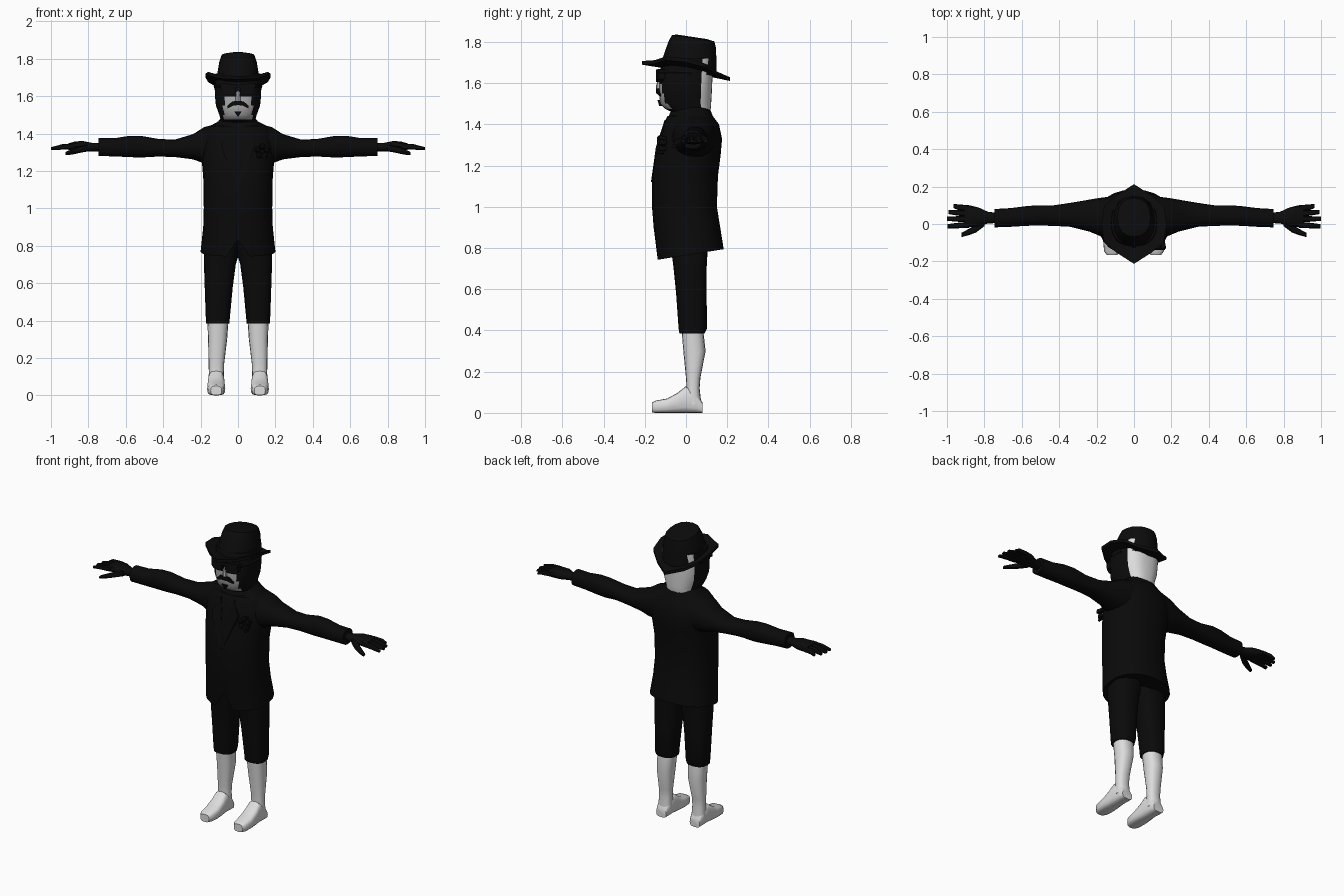
import bpy, bmesh, math
from mathutils import Vector


def material(name, rgb):
    m = bpy.data.materials.new(name)
    m.diffuse_color = (*rgb, 1)
    return m


BLACK = material("black cloth", (0.003, 0.003, 0.003))
DARK = material("dark skin and hat", (0.0035, 0.0035, 0.0035))
WHITE = material("off white", (0.72, 0.72, 0.72))
GREY = material("face grey", (0.42, 0.42, 0.42))


def finish(name, bm, mats, smooth=40):
    bmesh.ops.recalc_face_normals(bm, faces=bm.faces)
    me = bpy.data.meshes.new(name)
    bm.to_mesh(me)
    bm.free()
    ob = bpy.data.objects.new(name, me)
    bpy.context.collection.objects.link(ob)
    for m in mats:
        me.materials.append(m)
    bpy.ops.object.select_all(action='DESELECT')
    ob.select_set(True)
    bpy.context.view_layer.objects.active = ob
    bpy.ops.object.shade_smooth_by_angle(angle=math.radians(smooth))
    return ob


def loft(name, rings, mats, axis='z', seg=16, power=2.3, side=1, shape=None, rule=None, smooth=40):
    """Rings are (position, min_a, max_a, min_b, max_b) along an axis; a, b are the other two axes in order."""
    bm = bmesh.new()
    loops = []
    for i, (t, a0, a1, b0, b1) in enumerate(rings):
        loop = []
        for k in range(seg):
            w = 2 * math.pi * k / seg
            c, s = math.cos(w), math.sin(w)
            a = (a0 + a1) / 2 + (a1 - a0) / 2 * math.copysign(abs(c) ** (2 / power), c)
            b = (b0 + b1) / 2 + (b1 - b0) / 2 * math.copysign(abs(s) ** (2 / power), s)
            co = {'z': (a, b, t), 'x': (t, a, b), 'y': (a, t, b)}[axis]
            if shape:
                co = shape(i, *co)
            loop.append(bm.verts.new((co[0] * side, co[1], co[2])))
        loops.append(loop)
    for lo, hi in zip(loops, loops[1:]):
        for k in range(seg):
            bm.faces.new((lo[k], lo[(k + 1) % seg], hi[(k + 1) % seg], hi[k]))
    bm.faces.new(loops[0])
    bm.faces.new(loops[-1])
    if rule:
        for f in bm.faces:
            f.material_index = rule(f.calc_center_median())
    return finish(name, bm, mats, smooth)


def plate(name, points, mat, depth=0.012, side=1):
    """Flat outline given thickness toward the front."""
    bm = bmesh.new()
    f = bm.faces.new([bm.verts.new((x * side, y, z)) for x, y, z in points])
    new = bmesh.ops.extrude_face_region(bm, geom=[f])['geom']
    for v in new:
        if isinstance(v, bmesh.types.BMVert):
            v.co.y += depth
    return finish(name, bm, [mat], 20)


# coat: sloping hem, front notch and tilted collar
def coat_shape(i, x, y, z):
    if i == 0:
        z += 0.16 * y
        if abs(x) < 0.02 and y < 0:
            z += 0.09
    if i >= 8:
        z += 0.2 * y
    return x, y, z


coat = [(0.765, 0.20, -0.142, 0.183), (0.9, 0.186, -0.157, 0.166), (1.0, 0.183, -0.165, 0.15),
        (1.15, 0.185, -0.165, 0.155), (1.25, 0.193, -0.15, 0.168), (1.33, 0.2, -0.13, 0.175),
        (1.40, 0.19, -0.11, 0.16), (1.44, 0.155, -0.09, 0.13), (1.455, 0.11, -0.085, 0.115),
        (1.475, 0.095, -0.075, 0.105)]
loft("coat", [(z, -r, r, f, b) for z, r, f, b in coat], [BLACK], seg=24, shape=coat_shape)


# head: dark with a pale muzzle in front and pale hair behind
def head_rule(c):
    if c.y > 0.072 and 1.45 < c.z < 1.70:
        return 1
    if c.y < -0.06 and abs(c.x) < 0.075 and 1.47 < c.z < 1.597:
        return 2
    return 0


head = [(1.41, 0.075, -0.05, 0.09), (1.455, 0.088, -0.06, 0.115), (1.475, 0.092, -0.10, 0.12),
        (1.50, 0.10, -0.125, 0.122), (1.55, 0.118, -0.131, 0.125), (1.597, 0.123, -0.13, 0.127),
        (1.65, 0.125, -0.13, 0.13), (1.72, 0.12, -0.11, 0.13)]
loft("head", [(z, -r, r, f, b) for z, r, f, b in head], [DARK, WHITE, GREY], seg=36, power=2.6, rule=head_rule)
loft("nose", [(1.565, -0.016, 0.016, -0.146, -0.11), (1.59, -0.014, 0.014, -0.145, -0.11),
              (1.63, -0.008, 0.008, -0.13, -0.11)], [GREY], seg=8)

# facial hair
plate("goatee", [(-0.02, -0.138, 1.518), (0.02, -0.138, 1.518), (0, -0.13, 1.488)], DARK, 0.02)
for s, label in ((1, "left"), (-1, "right")):
    plate(label + "_moustache", [(0, -0.146, 1.575), (0.03, -0.143, 1.572), (0.058, -0.128, 1.548),
                                 (0.055, -0.128, 1.535), (0.025, -0.143, 1.55), (0, -0.146, 1.552)],
          DARK, 0.025, s)
    # glasses
    plate(label + "_lens", [(0.012, -0.146, 1.665), (0.092, -0.135, 1.668), (0.09, -0.135, 1.62),
                            (0.07, -0.14, 1.605), (0.025, -0.146, 1.605), (0.012, -0.146, 1.62)],
          DARK, 0.03, s)
    loft(label + "_temple", [(-0.13, 0.085, 0.095, 1.645, 1.663), (-0.07, 0.115, 0.125, 1.645, 1.663),
                             (0.03, 0.122, 0.13, 1.64, 1.66)], [DARK], 'y', 4, side=s)
plate("glasses_bridge", [(-0.014, -0.146, 1.66), (0.014, -0.146, 1.66), (0.014, -0.146, 1.645),
                         (-0.014, -0.146, 1.645)], DARK, 0.02)


# hat crown and faceted brim with raised sides
def crown_shape(i, x, y, z):
    return x, y, z - 0.15 * y


crown = [(1.655, 0.118, -0.125, 0.15), (1.70, 0.114, -0.115, 0.148), (1.79, 0.10, -0.085, 0.146),
         (1.823, 0.088, -0.068, 0.138), (1.829, 0.055, -0.045, 0.10)]
loft("hat_crown", [(z, -r, r, f, b) for z, r, f, b in crown], [DARK], seg=16, shape=crown_shape)

quarter = [(0, 0.213), (0.095, 0.152), (0.16, 0.098), (0.175, 0)]
outline = (quarter + [(x, -y) for x, y in quarter[-2::-1]])
outline += [(-x, y) for x, y in outline[-2:0:-1]]
bm = bmesh.new()
loops = []
for scale, lift in ((1, 0), (0.6, 0), (0.6, -0.016), (1, -0.018)):
    loops.append([bm.verts.new((x * scale, y * scale, 1.668 + lift - 0.185 * y * scale
                                + 0.052 * (x * scale / 0.175) ** 2)) for x, y in outline])
n = len(outline)
for a, b in zip(loops, loops[1:] + loops[:1]):
    for k in range(n):
        bm.faces.new((a[k], a[(k + 1) % n], b[(k + 1) % n], b[k]))
finish("hat_brim", bm, [DARK], 30)

for s, label in ((1, "left"), (-1, "right")):
    # sleeve and cuff
    loft(label + "_sleeve", [(0.10, -0.07, 0.15, 1.24, 1.455), (0.18, -0.065, 0.14, 1.24, 1.435),
                             (0.24, -0.04, 0.13, 1.262, 1.397), (0.34, -0.015, 0.113, 1.275, 1.367),
                             (0.43, -0.01, 0.10, 1.277, 1.372), (0.52, -0.008, 0.10, 1.272, 1.388),
                             (0.58, -0.01, 0.095, 1.274, 1.388), (0.66, -0.015, 0.085, 1.278, 1.375),
                             (0.745, -0.018, 0.08, 1.28, 1.375)], [BLACK], 'x', side=s)
    # hand
    loft(label + "_palm", [(0.73, 0.005, 0.06, 1.305, 1.35), (0.78, 0.003, 0.065, 1.305, 1.35),
                           (0.83, -0.012, 0.088, 1.302, 1.36), (0.87, -0.015, 0.098, 1.305, 1.358),
                           (0.905, -0.015, 0.10, 1.312, 1.348)], [DARK], 'x', 12, side=s)
    for j, (y0, tip_x, tip_y) in enumerate([(-0.004, 0.998, -0.012), (0.026, 1.0, 0.028),
                                            (0.055, 0.992, 0.064), (0.084, 0.965, 0.096)]):
        ym = (y0 + tip_y) / 2
        loft(f"{label}_finger_{j + 1}", [(0.88, y0 - 0.016, y0 + 0.016, 1.316, 1.348),
                                         (0.94, ym - 0.015, ym + 0.015, 1.315, 1.343),
                                         (tip_x, tip_y - 0.011, tip_y + 0.011, 1.311, 1.327)],
             [DARK], 'x', 8, side=s)
    loft(label + "_thumb", [(0.80, -0.012, 0.03, 1.305, 1.343), (0.845, -0.046, -0.002, 1.297, 1.333),
                            (0.885, -0.06, -0.027, 1.288, 1.318), (0.922, -0.07, -0.047, 1.284, 1.302)],
         [DARK], 'x', 8, side=s)
    # trouser leg
    loft(label + "_trouser_leg", [(0.385, 0.045, 0.17, -0.032, 0.09), (0.41, 0.044, 0.172, -0.036, 0.102),
                                  (0.58, 0.028, 0.178, -0.048, 0.10), (0.70, 0.012, 0.182, -0.06, 0.10),
                                  (0.74, 0.0, 0.183, -0.065, 0.102), (0.85, -0.01, 0.17, -0.08, 0.11)],
         [BLACK], power=2.6, side=s)
    # boot shaft and foot
    loft(label + "_boot_shaft", [(0.04, 0.073, 0.16, 0.0, 0.075), (0.12, 0.076, 0.156, 0.003, 0.066),
                                 (0.17, 0.074, 0.157, 0.0, 0.07), (0.30, 0.058, 0.16, -0.013, 0.095),
                                 (0.41, 0.05, 0.164, -0.022, 0.083)], [WHITE], power=2.4, side=s)
    loft(label + "_boot_foot", [(-0.165, 0.088, 0.146, 0.002, 0.05), (-0.145, 0.074, 0.16, 0, 0.06),
                                (-0.09, 0.068, 0.165, 0, 0.07), (-0.04, 0.07, 0.163, 0, 0.098),
                                (0.0, 0.073, 0.16, 0, 0.13), (0.05, 0.075, 0.158, 0, 0.10),
                                (0.08, 0.082, 0.152, 0, 0.05)], [WHITE], 'y', power=3.2, side=s)
    # lapel
    plate(label + "_lapel", [(0.004, -0.17, 1.12), (0.075, -0.146, 1.29), (0.09, -0.124, 1.34),
                             (0.07, -0.117, 1.37), (0.045, -0.104, 1.42), (0.025, -0.13, 1.34)],
          BLACK, 0.02, s)

# small flower on the chest
for j in range(5):
    w = 2 * math.pi * j / 5 + 0.3
    cx, cz = 0.13 + 0.026 * math.cos(w), 1.305 + 0.026 * math.sin(w)
    loft(f"flower_petal_{j + 1}", [(-0.14, cx - 0.008, cx + 0.008, cz - 0.008, cz + 0.008),
                                   (-0.128, cx - 0.017, cx + 0.017, cz - 0.017, cz + 0.017),
                                   (-0.095, cx - 0.01, cx + 0.01, cz - 0.01, cz + 0.01)], [BLACK], 'y', 8)
plate("flower_stem", [(0.12, -0.14, 1.29), (0.14, -0.14, 1.29), (0.155, -0.138, 1.26), (0.145, -0.138, 1.255)],
      BLACK, 0.03)
